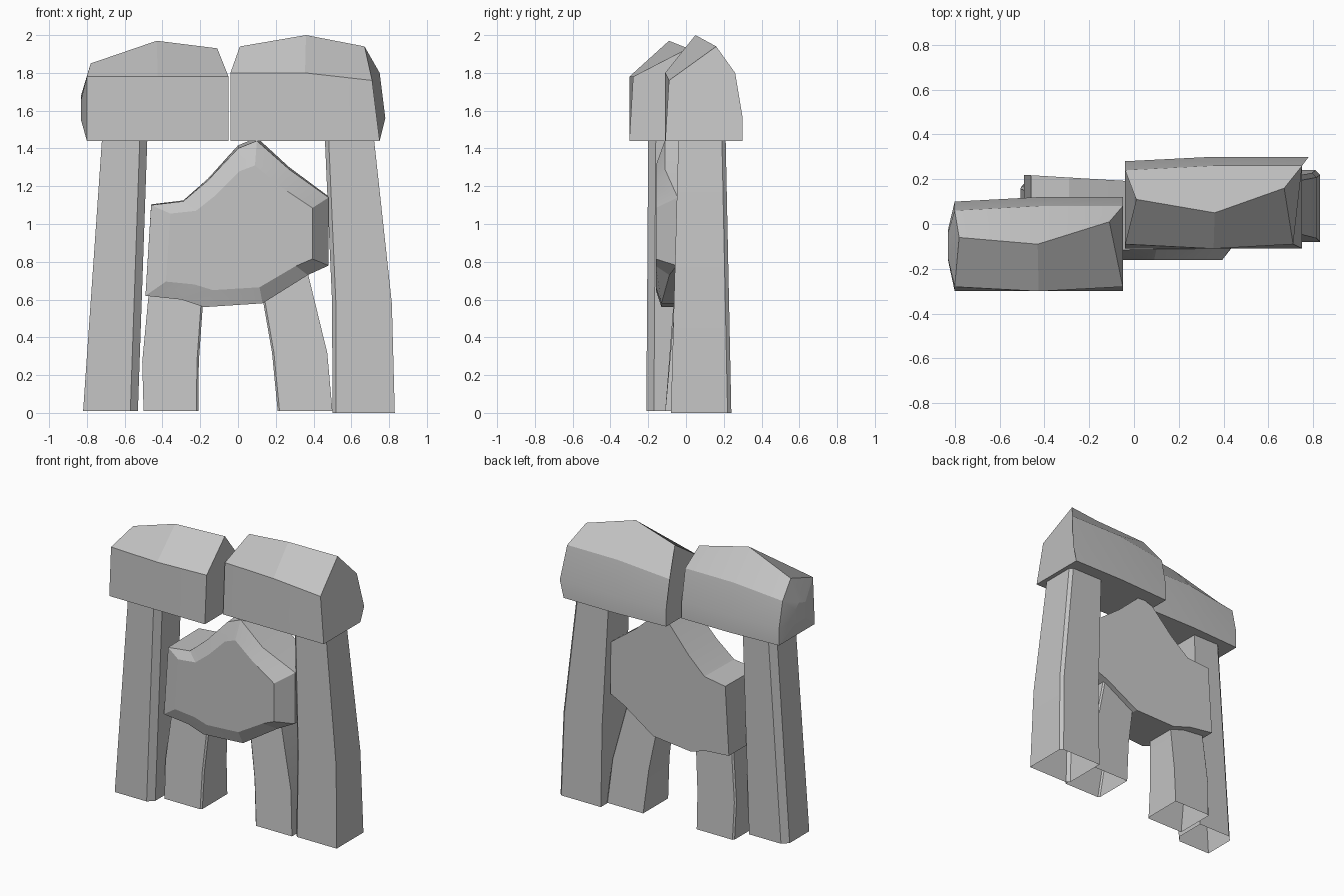
import bpy, bmesh, math

cube = bpy.data.objects.get("Cube")
if cube:
    bpy.data.objects.remove(cube, do_unlink=True)

stone = bpy.data.materials.new("grey_stone")
stone.use_nodes = True
grey = (0.55, 0.55, 0.55, 1)
stone.diffuse_color = grey
stone.node_tree.nodes["Principled BSDF"].inputs["Base Color"].default_value = grey


def loft(name, rings, open_start=False):
    """Bridge closed rings of equal length into one faceted stone part."""
    bm = bmesh.new()
    loops = [[bm.verts.new(point) for point in ring] for ring in rings]
    for lower, upper in zip(loops, loops[1:]):
        for i in range(len(lower)):
            bm.faces.new((lower[i - 1], lower[i], upper[i], upper[i - 1]))
    start_cap = bm.faces.new(reversed(loops[0]))
    bm.faces.new(loops[-1])
    bmesh.ops.recalc_face_normals(bm, faces=bm.faces[:])
    if open_start:
        bmesh.ops.delete(bm, geom=[start_cap], context='FACES_ONLY')
    mesh = bpy.data.meshes.new(name)
    bm.to_mesh(mesh)
    bm.free()
    mesh.materials.append(stone)
    part = bpy.data.objects.new(name, mesh)
    bpy.context.collection.objects.link(part)
    bpy.ops.object.select_all(action='DESELECT')
    bpy.context.view_layer.objects.active = part
    part.select_set(True)
    bpy.ops.object.shade_smooth_by_angle(angle=math.radians(15))


def shoulder_block(name, start, end, front, back, eave, ridge, bulge, slope, belly):
    """Box with a crooked roof; ridge holds three peak points along its length.
    Bulge swells the rear edge of the far end, belly the middle of the near end."""
    base = 1.44
    rings = []
    for side, x, peak in zip((-1, 0, 1), (start, (start + end) / 2, end), ridge):
        far = max(0, side)
        near = max(0, -side)
        rear = back - 0.02 * near
        rings.append([
            (x, front, base),
            (x - slope * far, front + 0.02 * abs(side), eave - slope * far),
            peak,
            (x, rear - 0.04, eave - 0.04 * near),
            (x + bulge * far, rear, base + 0.12),
            (x, rear, base),
        ])
    if belly:
        middle_y, middle_z = (front + back) / 2, base + 0.16
        rings.insert(0, [(start - belly, middle_y + (y - middle_y) / 3,
                          middle_z + (z - middle_z) / 3) for x, y, z in rings[0]])
    loft(name, rings)


def post(name, side, foot, top, front, back, base, height, bow, bevel):
    """Leaning post, open underneath, with two opposite corners bevelled.
    Foot and top give inner and outer distance from the centre plane;
    front and back give depth at the foot and at the top."""
    rings = []
    for t in (0, 0.4, 1):
        inner, outer, near, far = [
            a + (b - a) * t for a, b in zip((*foot, front[0], back[0]), (*top, front[1], back[1]))]
        bend = bow * math.sin(math.pi * t)
        inner, outer = inner + bend / 2, outer + bend
        z = base + (height - base) * t
        corners = [(inner + bevel, near), (outer, near), (outer, far - bevel),
                   (outer - bevel, far), (inner, far), (inner, near + bevel)]
        rings.append([(side * x, y, z) for x, y in corners])
    loft(name, rings, open_start=True)


# Shoulders
shoulder_block("right_shoulder_block", -0.8, -0.05, -0.3, 0.12, 1.78,
               [(-0.78, -0.06, 1.85), (-0.43, -0.09, 1.97), (-0.11, 0.01, 1.93)],
               bulge=0, slope=0, belly=0.03)
shoulder_block("left_shoulder_block", -0.04, 0.75, -0.11, 0.3, 1.8,
               [(0.01, 0.11, 1.94), (0.36, 0.05, 2), (0.67, 0.16, 1.94)],
               bulge=0.03, slope=0.04, belly=0)

# Arms
post("right_arm", -1, (0.53, 0.82), (0.48, 0.72), (-0.21, -0.2), (0.05, 0.05),
     base=0.01, height=1.45, bow=0, bevel=0.04)
post("left_arm", 1, (0.5, 0.83), (0.46, 0.72), (-0.08, -0.04), (0.24, 0.21),
     base=0, height=1.45, bow=0.03, bevel=0.02)

# Legs, tucked into the torso at the top
post("right_leg", -1, (0.21, 0.5), (0.18, 0.47), (-0.11, -0.06), (0.18, 0.15),
     base=0.01, height=0.66, bow=0.02, bevel=0.01)
post("left_leg", 1, (0.21, 0.5), (0.1, 0.36), (-0.11, -0.04), (0.18, 0.13),
     base=0.01, height=0.78, bow=0.03, bevel=0.01)

# Torso: one outline whose front recedes toward its left edge, with a flat chest
outline = [(-0.46, 1.1), (-0.29, 1.12), (-0.16, 1.23), (0, 1.4), (0.1, 1.44),
           (0.27, 1.29), (0.48, 1.14), (0.48, 0.78), (0.37, 0.73), (0.13, 0.58),
           (-0.18, 0.56), (-0.3, 0.6), (-0.49, 0.62)]
chest, front, back = [], [], []
for x, z in outline:
    rise = max(0, z - 1)
    recede = 0.35 * max(0, x - 0.25)
    chest.append((0.8 * x + 0.01, -0.16, 0.75 * z + 0.23))
    front.append((x, -0.13 + recede + 0.04 * rise, z))
    back.append((x, 0.19 - 0.06 * x, z + 0.04 * rise))
loft("torso", [chest, front, back])
